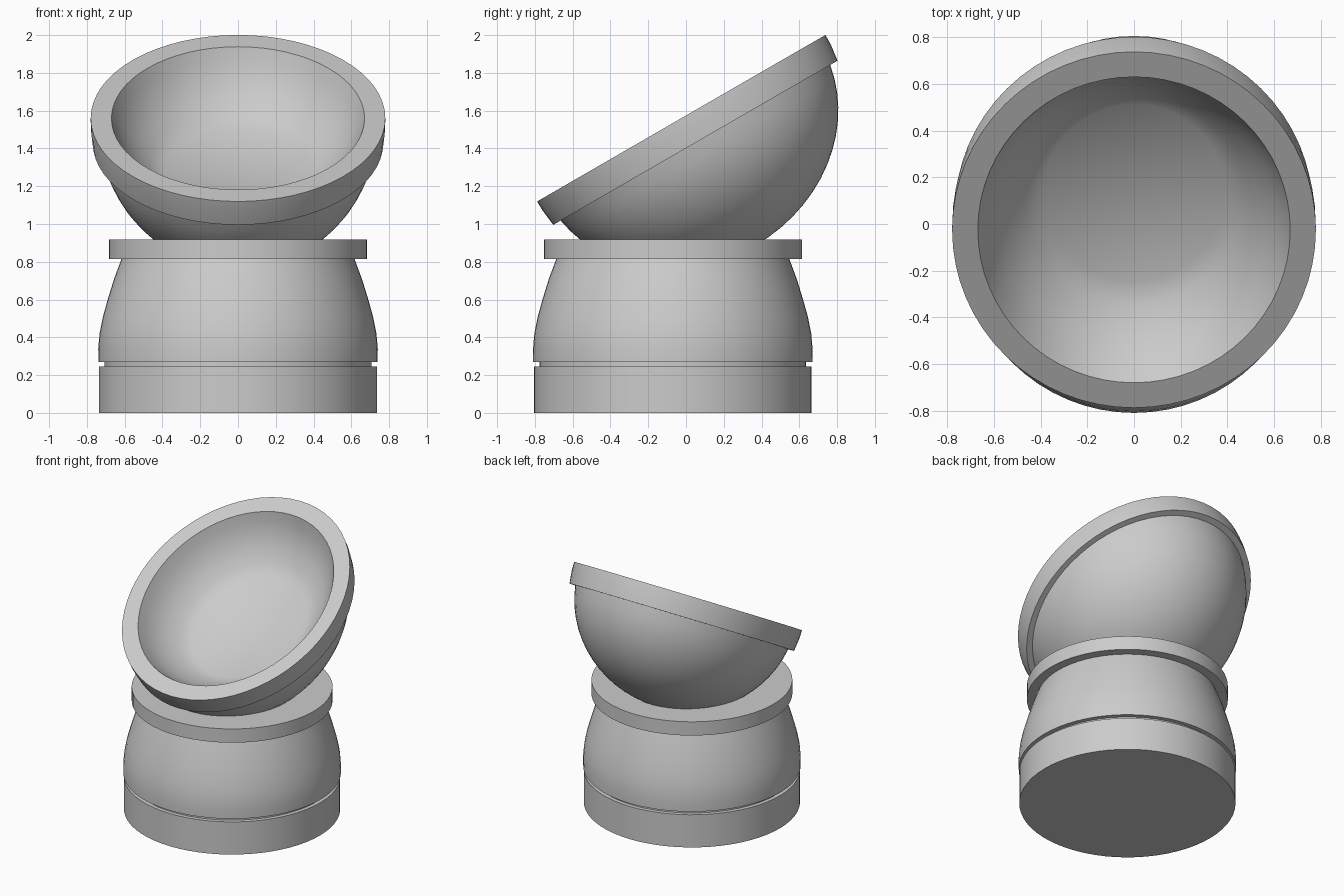
import bpy, bmesh, math
from mathutils import Matrix

if "Cube" in bpy.data.objects:
    bpy.data.objects.remove(bpy.data.objects["Cube"])

SEGS = 64


def lathe(name, profile, matrix=Matrix()):
    """Revolve (radius, height) points round z, then place with a matrix."""
    bm = bmesh.new()
    verts = [bm.verts.new((r, 0, z)) for r, z in profile]
    edges = [bm.edges.new(p) for p in zip(verts, verts[1:])]
    bmesh.ops.spin(bm, geom=verts + edges, cent=(0, 0, 0), axis=(0, 0, 1),
                   angle=math.tau, steps=SEGS, use_duplicate=False)
    bmesh.ops.remove_doubles(bm, verts=bm.verts, dist=1e-4)
    bm.transform(matrix)
    bmesh.ops.recalc_face_normals(bm, faces=bm.faces)
    mesh = bpy.data.meshes.new(name)
    bm.to_mesh(mesh)
    bm.free()
    obj = bpy.data.objects.new(name, mesh)
    bpy.context.collection.objects.link(obj)
    bpy.ops.object.select_all(action='DESELECT')
    obj.select_set(True)
    bpy.context.view_layer.objects.active = obj
    bpy.ops.object.shade_smooth_by_angle(angle=math.radians(35))
    return obj


# Pedestal: drum, groove, tapering body and collar
base = Matrix.Translation((0, -0.07, 0))
lathe("base_drum", [(0, 0), (0.735, 0), (0.735, 0.245), (0.706, 0.245),
                    (0.706, 0.27), (0, 0.27)], base)
lathe("base_body", [(0, 0.27), (0.739, 0.27), (0.74, 0.34), (0.733, 0.42),
                    (0.715, 0.51), (0.69, 0.60), (0.656, 0.71),
                    (0.615, 0.82), (0, 0.82)], base)
lathe("base_collar", [(0, 0.815), (0.683, 0.815), (0.683, 0.918),
                      (0, 0.918)], base)

# Tilted, slightly oval bowl: height 0 is the plane of the rim's top
tilt = (Matrix.Translation((0, -0.025, 1.56))
        @ Matrix.Rotation(math.radians(30), 4, 'X')
        @ Matrix.Diagonal((1, 1.13, 1, 1)))
inner = [(0, -0.32), (0.387, -0.32), (0.465, -0.272), (0.535, -0.212),
         (0.595, -0.142), (0.64, -0.065), (0.67, 0)]
rim = [(0.78, 0), (0.779, -0.06), (0.769, -0.15)]
R, C = 0.737, -0.043
start = math.asin((0.15 + C) / R)
outer = []
for i in range(15):
    a = start + (math.pi / 2 - start) * i / 14
    outer.append((R * math.cos(a), C - R * math.sin(a)))
lathe("tilted_bowl", inner + rim + outer, tilt)
